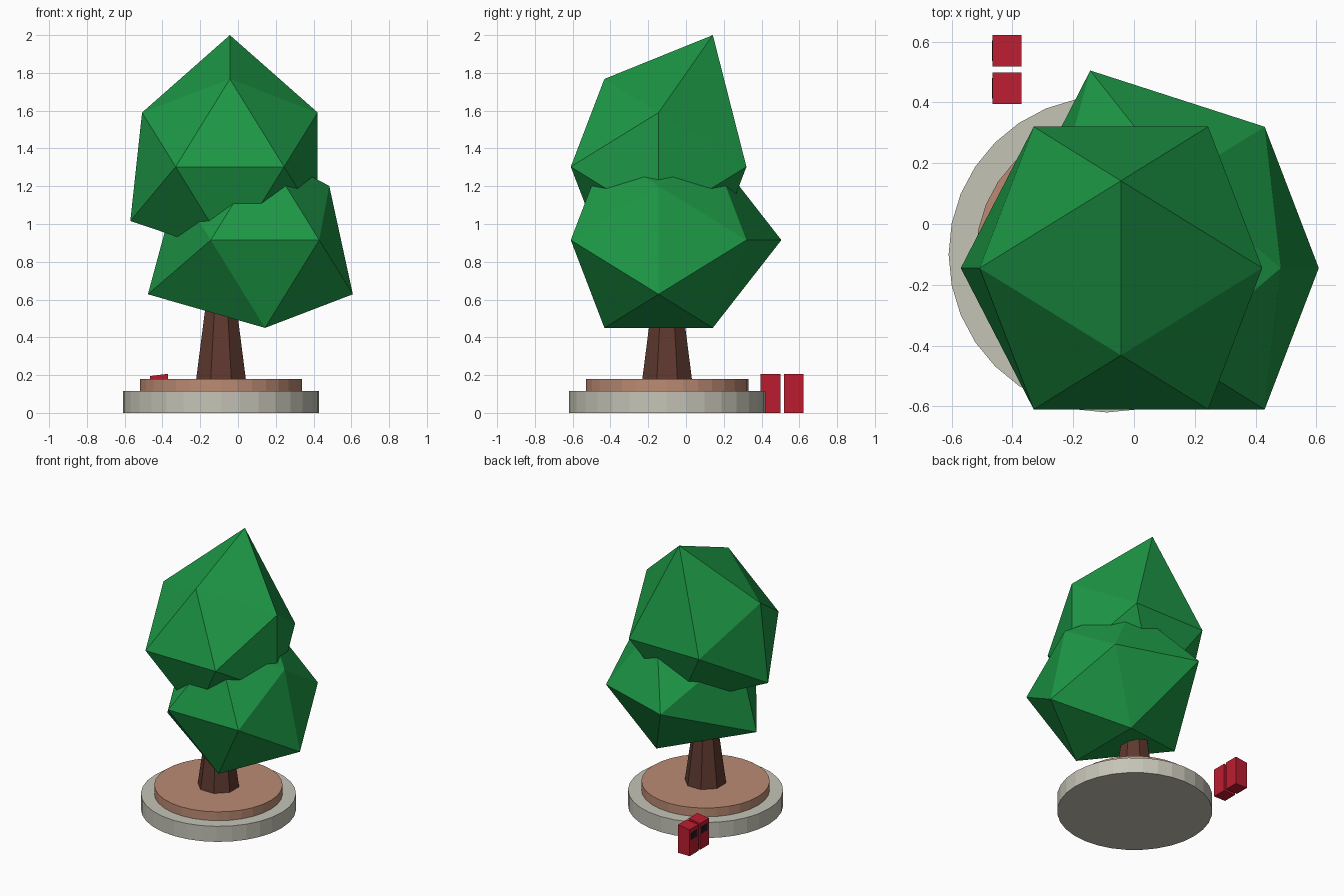
import bpy, bmesh, math
from mathutils import Vector

if "Cube" in bpy.data.objects:
    bpy.data.objects.remove(bpy.data.objects["Cube"])


def material(name, rgb):
    m = bpy.data.materials.new(name)
    m.diffuse_color = (*rgb, 1)
    m.use_nodes = True
    m.node_tree.nodes["Principled BSDF"].inputs["Base Color"].default_value = m.diffuse_color
    return m


GREEN = material("leaf_green", (0.012, 0.31, 0.06))
BARK = material("bark_brown", (0.11, 0.04, 0.028))
SOIL = material("soil_tan", (0.50, 0.26, 0.175))
STONE = material("stone", (0.56, 0.55, 0.47))
RED = material("box_red", (0.50, 0.012, 0.03))
DARK = material("window_dark", (0.012, 0.012, 0.015))


def finish(bm, name, mat):
    bmesh.ops.recalc_face_normals(bm, faces=bm.faces)
    mesh = bpy.data.meshes.new(name)
    bm.to_mesh(mesh)
    bm.free()
    mesh.materials.append(mat)
    ob = bpy.data.objects.new(name, mesh)
    bpy.context.collection.objects.link(ob)
    return ob


def drum(name, z0, z1, r0, r1, sides, mat, turn=0.0):
    bm = bmesh.new()
    bmesh.ops.create_cone(bm, cap_ends=True, segments=sides,
                          radius1=r0, radius2=r1, depth=z1 - z0)
    ob = finish(bm, name, mat)
    ob.location = (-0.09, -0.10, (z0 + z1) / 2)
    ob.rotation_euler.z = turn
    return ob


def box(name, lo, hi, mat, slope=0.0):
    """Box whose top drops by slope on its -x side."""
    bm = bmesh.new()
    bmesh.ops.create_cube(bm, size=1)
    for v in bm.verts:
        low_edge = v.co.z > 0 and v.co.x < 0
        v.co = [a + (c + 0.5) * (b - a) for a, b, c in zip(lo, hi, v.co)]
        if low_edge:
            v.co.z -= slope
    return finish(bm, name, mat)


def crown(name, centre, pulls):
    """Regular icosahedron with a few corners pulled: (a sign triple, offset)."""
    s, l = 0.287, 0.465
    bm = bmesh.new()
    for a in (-s, s):
        for b in (-l, l):
            for co in ((a, b, 0), (0, a, b), (b, 0, a)):
                bm.verts.new(co)
    bmesh.ops.convex_hull(bm, input=bm.verts[:])
    sign = lambda c: (c > 1e-4) - (c < -1e-4)
    for v in bm.verts:
        key = tuple(sign(c) for c in v.co)
        v.co += Vector(pulls.get(key, (0, 0, 0)))
    ob = finish(bm, name, GREEN)
    ob.location = centre
    return ob


# Round planter and soil
drum("planter_base", 0, 0.115, 0.52, 0.52, 32, STONE)
drum("planter_soil", 0.115, 0.18, 0.43, 0.43, 32, SOIL)

# Tapered eight-sided trunk
drum("trunk", 0.18, 0.75, 0.142, 0.063, 8, BARK, math.pi / 8)

# Two overlapping leaf masses
crown("lower_foliage", (0.143, -0.145, 0.915), {
    (-1, 0, -1): (-0.155, 0, 0),
    (1, 0, 1): (-0.125, 0, 0),
    (-1, 1, 0): (0, 0.185, 0)})
crown("upper_foliage", (-0.043, -0.145, 1.303), {
    (0, 1, 1): (0, 0, 0.232),
    (-1, 0, -1): (-0.062, 0, 0)})

# Pair of red street boxes with dark windows on the -x side
for i, y in enumerate((0.395, 0.518)):
    box(f"street_box_{i + 1}", (-0.465, y, 0), (-0.37, y + 0.104, 0.207), RED, 0.012)
    box(f"street_box_window_{i + 1}", (-0.467, y + 0.018, 0.115),
        (-0.46, y + 0.086, 0.165), DARK)
